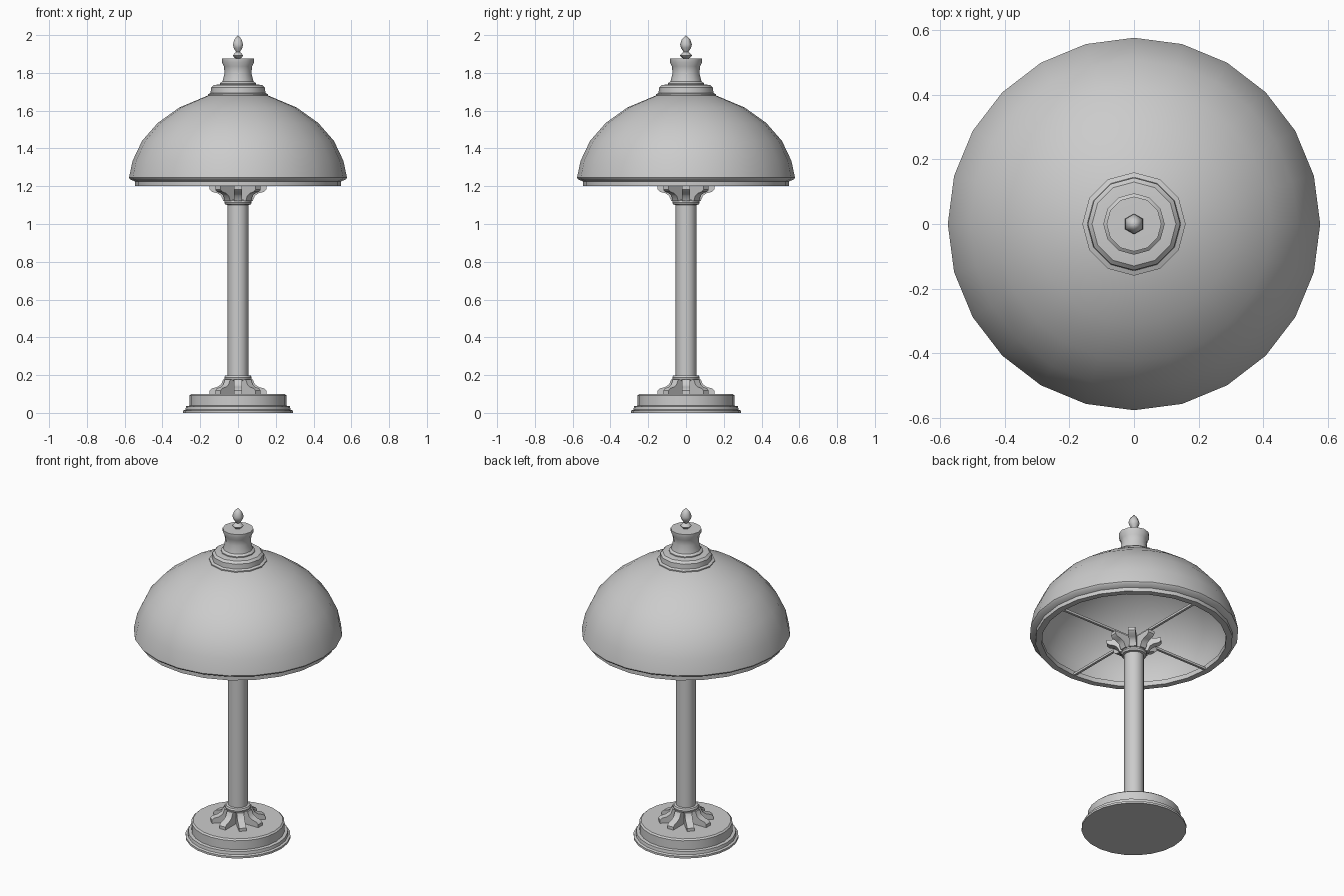
import bpy, bmesh, math
from mathutils import Matrix

cube = bpy.data.objects.get("Cube")
if cube:
    bpy.data.objects.remove(cube)

grey = bpy.data.materials.new("plain grey")
grey.use_nodes = True
colour = (0.6, 0.6, 0.6, 1)
grey.diffuse_color = colour
grey.node_tree.nodes["Principled BSDF"].inputs["Base Color"].default_value = colour


def finish(name, bm, angle=35):
    bmesh.ops.remove_doubles(bm, verts=bm.verts, dist=0.0005)
    bmesh.ops.recalc_face_normals(bm, faces=bm.faces)
    mesh = bpy.data.meshes.new(name)
    bm.to_mesh(mesh)
    bm.free()
    mesh.materials.append(grey)
    obj = bpy.data.objects.new(name, mesh)
    bpy.context.collection.objects.link(obj)
    bpy.ops.object.select_all(action='DESELECT')
    obj.select_set(True)
    bpy.context.view_layer.objects.active = obj
    bpy.ops.object.shade_smooth_by_angle(angle=math.radians(angle))
    return obj


def lathe(name, profile, sides, closed=False, angle=35):
    """Spin an (r, z) profile about the z axis, first vertex on +y."""
    bm = bmesh.new()
    verts = [bm.verts.new((0, r, z)) for r, z in profile]
    pairs = list(zip(verts, verts[1:]))
    if closed:
        pairs.append((verts[-1], verts[0]))
    edges = [bm.edges.new(p) for p in pairs]
    bmesh.ops.spin(bm, geom=verts + edges, cent=(0, 0, 0), axis=(0, 0, 1),
                   angle=math.tau, steps=sides, use_duplicate=False)
    return finish(name, bm, angle)


def brackets(name, base_z, direction, count=8):
    """Ring of scrolled brackets standing on (or hanging from) base_z."""
    outline = [(0.03, 0), (0.15, 0), (0.15, 0.018), (0.138, 0.03), (0.11, 0.037),
               (0.09, 0.05), (0.078, 0.078), (0.03, 0.078)]
    bm = bmesh.new()
    for i in range(count):
        face = bm.faces.new([bm.verts.new((r, -0.02, h * direction)) for r, h in outline])
        solid = bmesh.ops.extrude_face_region(bm, geom=[face])
        top = [v for v in solid["geom"] if isinstance(v, bmesh.types.BMVert)]
        bmesh.ops.translate(bm, verts=top, vec=(0, 0.04, 0))
        turn = Matrix.Translation((0, 0, base_z)) @ Matrix.Rotation(math.tau * i / count, 4, 'Z')
        bmesh.ops.transform(bm, matrix=turn, verts=list(face.verts) + top)
    return finish(name, bm)


# Foot and column
lathe("base", [(0, 0), (0.29, 0), (0.29, 0.012), (0.278, 0.017), (0.275, 0.035),
               (0.257, 0.038), (0.257, 0.092), (0.248, 0.1), (0, 0.1)], 24)
lathe("column", [(0.055, 0.1), (0.055, 1.2)], 12)
lathe("lower_collar", [(0.05, 0.17), (0.07, 0.175), (0.073, 0.187), (0.068, 0.197), (0.05, 0.2)], 12)
lathe("upper_collar", [(0.05, 1.1), (0.068, 1.103), (0.073, 1.113), (0.07, 1.125), (0.05, 1.13)], 12)
brackets("lower_brackets", 0.1, 1)
brackets("upper_brackets", 1.2, -1)

# Spokes carrying the shade
bm = bmesh.new()
for i in range(2):
    size = Matrix.Diagonal((1.06, 0.014, 0.014, 1))
    bmesh.ops.create_cube(bm, size=1, matrix=Matrix.Translation((0, 0, 1.21))
                          @ Matrix.Rotation(math.pi / 2 * i, 4, 'Z') @ size)
finish("spokes", bm)

# Domed shade with wall thickness
dome = [(0.577, 1.245), (0.558, 1.335), (0.508, 1.44), (0.425, 1.535),
        (0.31, 1.617), (0.16, 1.68), (0.05, 1.695)]
inner = [(r - 0.02, z - 0.02) for r, z in reversed(dome[1:])]
lathe("shade", dome + inner + [(0.545, 1.24)], 24, closed=True)
lathe("shade_rim", [(0.577, 1.245), (0.572, 1.237), (0.545, 1.225), (0.545, 1.202),
                    (0.51, 1.202), (0.51, 1.23), (0.545, 1.245)], 24, closed=True)

# Cap, neck and finial
lathe("cap", [(0, 1.66), (0.16, 1.675), (0.16, 1.687), (0.145, 1.693), (0.143, 1.722),
              (0.13, 1.735), (0.1, 1.739), (0, 1.74)], 12)
lathe("neck", [(0.095, 1.735), (0.095, 1.745), (0.082, 1.755), (0.071, 1.8), (0.075, 1.835),
               (0.085, 1.855), (0.085, 1.875), (0, 1.877)], 12)
lathe("finial", [(0, 1.875), (0.02, 1.878), (0.032, 1.892), (0.02, 1.905), (0.012, 1.91),
                 (0.027, 1.933), (0.031, 1.95), (0.022, 1.978), (0, 2)], 6, angle=60)
